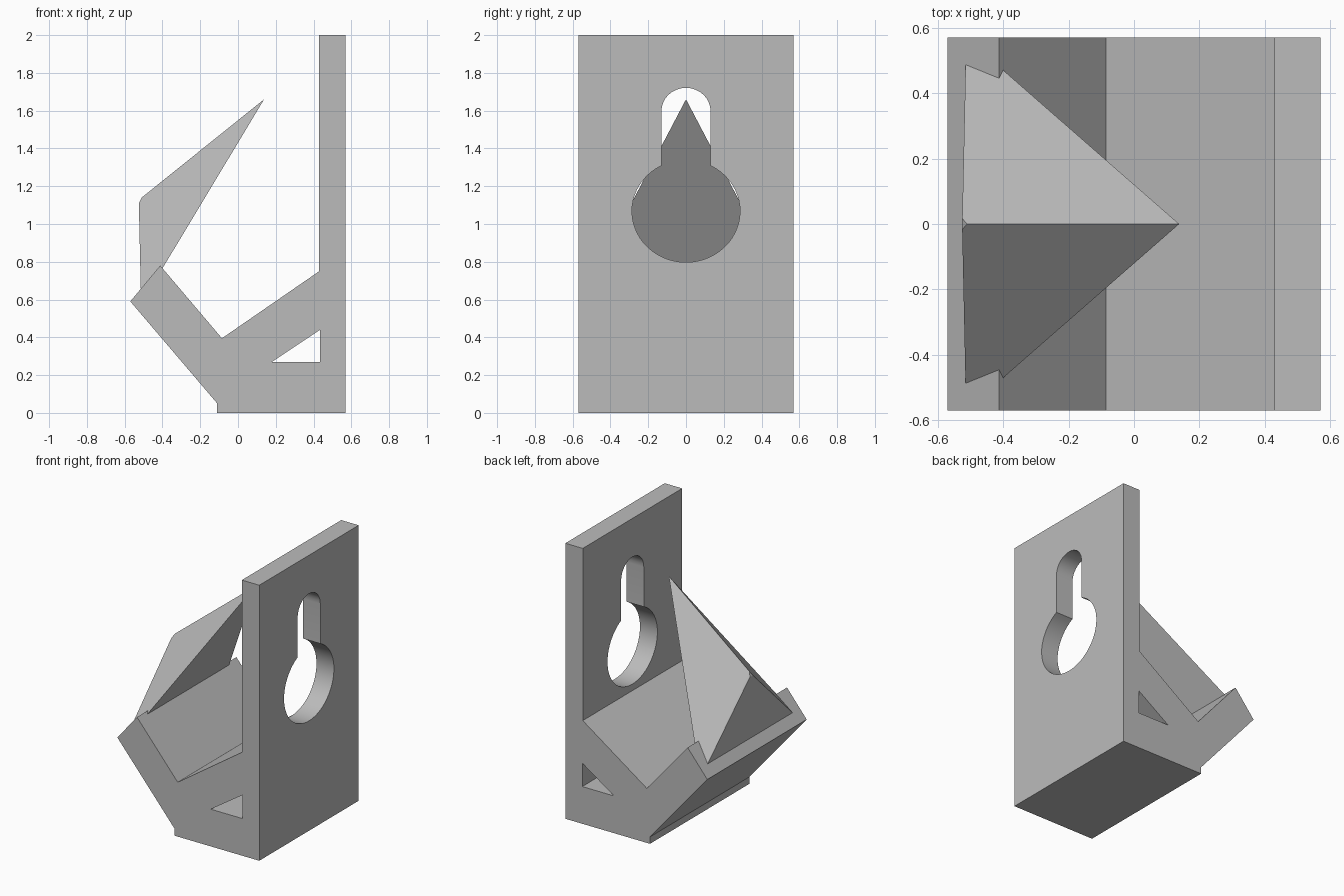
import bpy
import bmesh
from math import asin, cos, pi, sin
from mathutils import Vector

cube = bpy.data.objects.get("Cube")
if cube:
    bpy.data.objects.remove(cube)

grey = bpy.data.materials.new("plain grey")
grey.use_nodes = True
colour = (0.5, 0.5, 0.5, 1)
grey.diffuse_color = colour
grey.node_tree.nodes["Principled BSDF"].inputs["Base Color"].default_value = colour

HALF = 0.57  # half depth of the bracket


def finish(name, bm):
    """Turn a bmesh into a grey object."""
    bmesh.ops.recalc_face_normals(bm, faces=bm.faces)
    mesh = bpy.data.meshes.new(name)
    bm.to_mesh(mesh)
    bm.free()
    mesh.materials.append(grey)
    obj = bpy.data.objects.new(name, mesh)
    bpy.context.collection.objects.link(obj)
    return obj


def prism(name, outline, along):
    """Extrude a closed 3D outline by a vector."""
    bm = bmesh.new()
    face = bm.faces.new([bm.verts.new(p) for p in outline])
    new = bmesh.ops.extrude_face_region(bm, geom=[face])["geom"]
    verts = [g for g in new if isinstance(g, bmesh.types.BMVert)]
    bmesh.ops.translate(bm, verts=verts, vec=Vector(along))
    return finish(name, bm)


def cut(target, cutter):
    """Subtract a cutter, bake the result and remove the cutter."""
    cutter.hide_render = True
    mod = target.modifiers.new("cut", 'BOOLEAN')
    mod.operation = 'DIFFERENCE'
    mod.solver = 'EXACT'
    mod.object = cutter
    bpy.context.view_layer.update()
    deps = bpy.context.evaluated_depsgraph_get()
    baked = bpy.data.meshes.new_from_object(target.evaluated_get(deps))
    target.modifiers.clear()
    target.data = baked
    bpy.data.objects.remove(cutter)


# Bracket: back plate, base and sloping arm in one profile
profile = [(0.57, 0), (0.57, 2), (0.43, 2), (0.43, 0.75), (-0.085, 0.395),
           (-0.412, 0.78), (-0.57, 0.59), (-0.11, 0.05), (-0.11, 0)]
bracket = prism("wall_bracket", [(x, -HALF, z) for x, z in profile], (0, 2 * HALF, 0))

# Triangular opening through the base
opening = [(0.18, 0.27), (0.434, 0.27), (0.434, 0.44)]
cut(bracket, prism("opening_cutter", [(x, -0.8, z) for x, z in opening], (0, 1.6, 0)))

# Keyhole: slot with a rounded top above a round hole
SLOT, ROUND, SQUASH = 0.13, 0.286, 0.945
start = pi / 2 + asin(SLOT / ROUND)
sweep = 2 * (pi - asin(SLOT / ROUND))
keyhole = []
for i in range(17):
    a = pi * i / 16
    keyhole.append((SLOT * cos(a), 1.598 + SLOT * SQUASH * sin(a)))
for i in range(49):
    a = start + sweep * i / 48
    keyhole.append((ROUND * cos(a), 1.068 + ROUND * SQUASH * sin(a)))
cut(bracket, prism("keyhole_cutter", [(0.35, y, z) for y, z in keyhole], (0.4, 0, 0)))

# Pointed wedge sunk into the end of the arm, with a clipped front corner
bm = bmesh.new()
points = [(0.138, 0, 1.66), (-0.51, 0, 1.14)]
for side in (-1, 1):
    points += [(-0.525, 0.017 * side, 1.11), (-0.513, 0.569 * side, 0.577)]
for p in points:
    bm.verts.new(p)
bmesh.ops.convex_hull(bm, input=bm.verts)
wedge = finish("pointed_wedge", bm)

# Smooth only the curved keyhole walls
bpy.ops.object.select_all(action='DESELECT')
bracket.select_set(True)
bpy.context.view_layer.objects.active = bracket
bpy.ops.object.shade_smooth_by_angle(angle=pi / 7)
